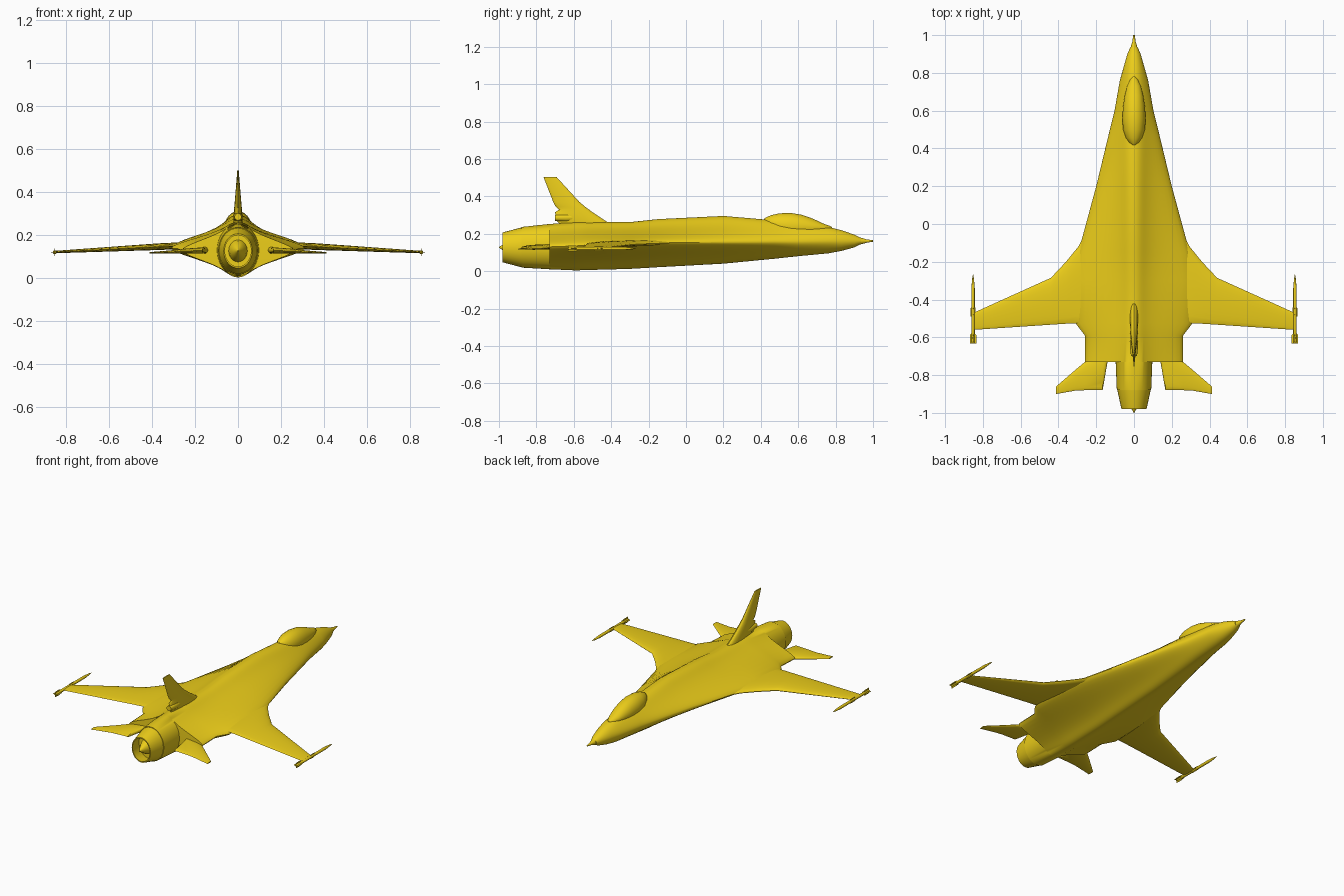
import bpy, bmesh
from math import sin, cos, pi, copysign

if "Cube" in bpy.data.objects:
    bpy.data.objects.remove(bpy.data.objects["Cube"])

paint = bpy.data.materials.new("yellow_paint")
paint.diffuse_color = (0.85, 0.62, 0.01, 1)
paint.use_nodes = True
paint.node_tree.nodes["Principled BSDF"].inputs["Base Color"].default_value = paint.diffuse_color


def loft(name, rings, mirror=False, angle=35):
    """Skin a list of closed rings (equal point counts) and cap both ends."""
    bm = bmesh.new()
    loops = [[bm.verts.new(p) for p in ring] for ring in rings]
    n = len(loops[0])
    for a, b in zip(loops, loops[1:]):
        for i in range(n):
            j = (i + 1) % n
            bm.faces.new((a[i], a[j], b[j], b[i]))
    bm.faces.new(loops[0])
    bm.faces.new(loops[-1])
    bmesh.ops.recalc_face_normals(bm, faces=bm.faces[:])
    mesh = bpy.data.meshes.new(name)
    bm.to_mesh(mesh)
    bm.free()
    mesh.materials.append(paint)
    ob = bpy.data.objects.new(name, mesh)
    bpy.context.collection.objects.link(ob)
    bpy.ops.object.select_all(action='DESELECT')
    ob.select_set(True)
    bpy.context.view_layer.objects.active = ob
    bpy.ops.object.shade_smooth_by_angle(angle=angle * pi / 180)
    if mirror:
        ob.modifiers.new("mirror", 'MIRROR')
        # mirror across the centre plane x = 0
    return ob


def oval(y, rx, rz, x=0, z=0, n=32):
    return [(x + rx * cos(2 * pi * i / n), y, z + rz * sin(2 * pi * i / n)) for i in range(n)]


def blended(y, w, r, top, bottom, edge, n=64):
    """Round core flaring out into a thin side edge of half width w."""
    k = 1 + 0.3 * (w - r) / w
    pts = []
    for i in range(n):
        t = 2 * pi * i / n
        c, s = cos(t), sin(t)
        x = r * c + copysign((w - r) * abs(c) ** 6, c)
        h = top - edge if s > 0 else edge - bottom
        pts.append((x, y, edge + copysign(h * abs(s) ** k, s)))
    return pts


def foil(span, lead, trail, offset, thick, upright=False, n=20):
    """Teardrop section; upright sections stack in z, others in x."""
    pts = []
    for i in range(n):
        t = 2 * pi * i / n
        y = (lead + trail) / 2 + (lead - trail) / 2 * cos(t)
        d = offset + thick / 2 * sin(t) * (1 + 0.3 * cos(t))
        pts.append((d, y, span) if upright else (span, y, d))
    return pts


# Blended fuselage: y, half width, core radius, top, bottom, edge height
body = [(.935, .02, .02, .178, .145, .16), (.9, .035, .035, .195, .127, .16),
        (.83, .055, .053, .219, .108, .16), (.76, .075, .065, .236, .095, .16),
        (.6, .103, .08, .255, .08, .157), (.47, .135, .09, .272, .066, .157),
        (.2, .2, .095, .295, .04, .155), (-.15, .295, .1, .278, .021, .152),
        (-.3, .31, .1, .262, .012, .148), (-.525, .31, .1, .262, .006, .14),
        (-.59, .26, .1, .262, .004, .135), (-.73, .26, .1, .252, .01, .13),
        (-.731, .097, .097, .252, .01, .13), (-.88, .091, .091, .236, .019, .128)]
loft("fuselage", [blended(*s) for s in body])

# Nose probe
loft("nose_probe", [oval(y, r, r, z=.161, n=16) for y, r in
                    ((.92, .021), (.95, .014), (.965, .009), (1.0, .004))])

# Canopy bubble: y, half width, top, base
canopy = [(.78, .004, .237, .228), (.765, .02, .243, .228), (.73, .036, .256, .23),
          (.68, .049, .28, .232), (.62, .058, .301, .235), (.56, .062, .311, .238),
          (.5, .058, .309, .243), (.455, .043, .299, .25), (.43, .026, .288, .26),
          (.418, .006, .28, .27)]
loft("canopy", [oval(y, w, t - b, z=b) for y, w, t, b in canopy])

# Engine nozzle with hollow interior, and its centre cone
loft("engine_nozzle", [oval(y, r * .83, r, z=.127) for y, r in
                       ((-.87, .107), (-.885, .105), (-.98, .08), (-.98, .073), (-.9, .085))])
loft("engine_cone", [oval(y, r * .85, r, z=.127) for y, r in
                     ((-.88, .055), (-.93, .045), (-.965, .024), (-1.0, .002))])

# Wings
loft("wing", [foil(.2, .06, -.525, .152, .03), foil(.295, -.12, -.525, .15, .03),
              foil(.36, -.2, -.528, .147, .03), foil(.44, -.285, -.533, .143, .027),
              foil(.845, -.468, -.56, .122, .011)], True)

# Tailplanes
loft("tailplane", [foil(.14, -.66, -.73, .13, .03), foil(.142, -.66, -.74, .13, .03),
                   foil(.166, -.67, -.88, .129, .028), foil(.26, -.73, -.88, .126, .02),
                   foil(.31, -.772, -.882, .122, .015), foil(.412, -.86, -.9, .118, .006)], True)

# Fin
loft("tail_fin", [foil(z, a, b, 0, t, True) for z, a, b, t in
                  ((.23, -.37, -.66, .04), (.275, -.44, -.695, .042), (.315, -.5, -.70, .036),
                   (.328, -.517, -.68, .034), (.345, -.54, -.697, .031),
                   (.37, -.57, -.71, .027), (.503, -.692, -.762, .006))])

# Pod at the root of the fin
loft("fin_pod", [oval(y, r, r, z=.285, n=16) for y, r in
                 ((-.53, .004), (-.58, .016), (-.64, .022), (-.7, .016))])

# Wing tip missiles with tail and front fins
loft("tip_missile", [oval(y, r, r, x=.852, z=.121, n=12) for y, r in
                     ((-.268, .001), (-.29, .005), (-.34, .009), (-.62, .009), (-.63, .006))], True)
for label, a, b, reach in (("rear", -.572, -.632, .017), ("front", -.43, -.49, .013)):
    loft("missile_%s_fin_flat" % label,
         [foil(.852 - reach, a - .015, b, .121, .003, n=8), foil(.852, a, b, .121, .004, n=8),
          foil(.852 + reach, a - .015, b, .121, .003, n=8)], True)
    loft("missile_%s_fin_upright" % label,
         [foil(.121 - reach, a - .015, b, .852, .003, True, 8), foil(.121, a, b, .852, .004, True, 8),
          foil(.121 + reach, a - .015, b, .852, .003, True, 8)], True)
